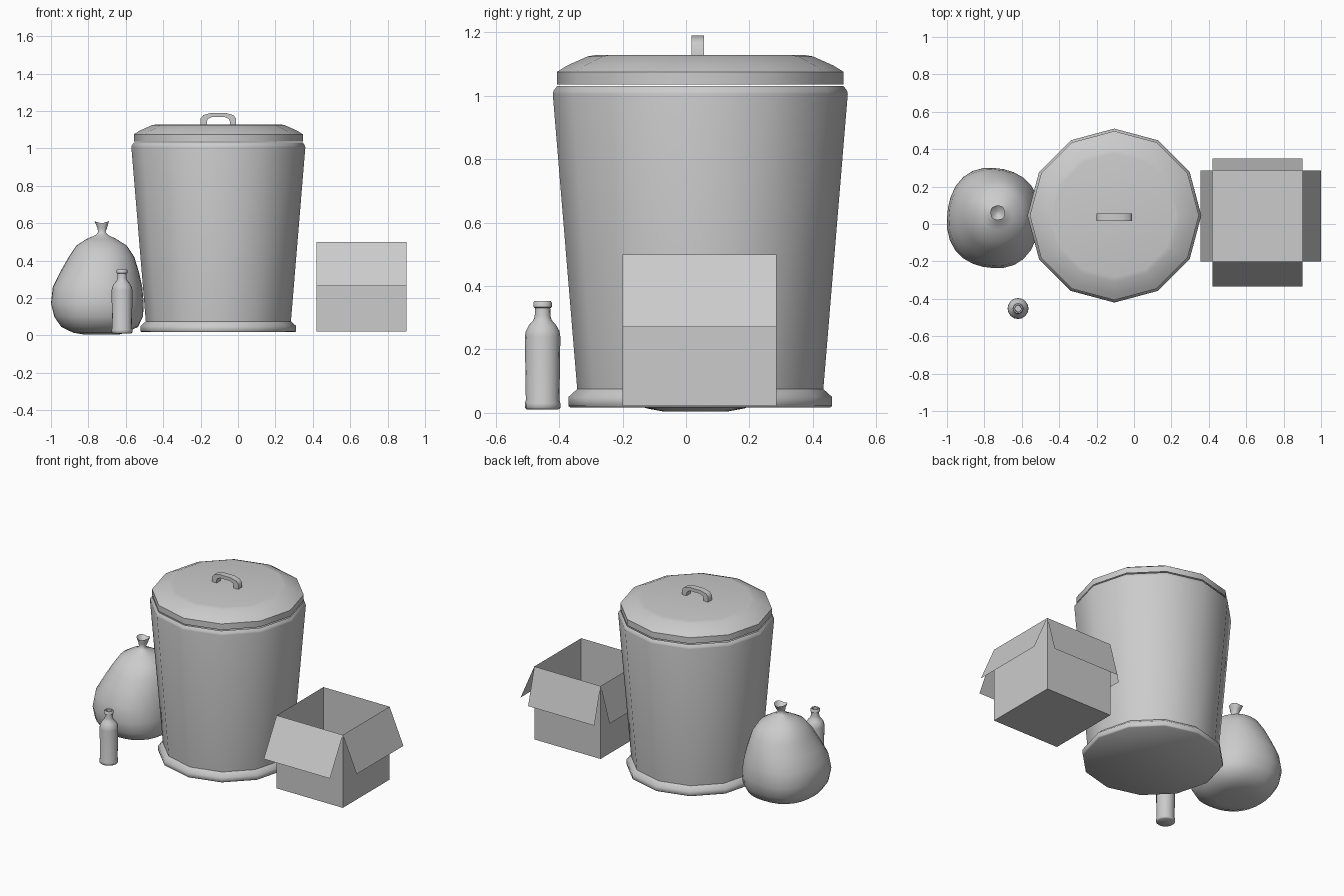
import bpy, bmesh
from math import cos, sin, pi, radians

if "Cube" in bpy.data.objects:
    bpy.data.objects.remove(bpy.data.objects["Cube"])


def finish(name, bm, angle=None):
    bmesh.ops.recalc_face_normals(bm, faces=bm.faces)
    me = bpy.data.meshes.new(name)
    bm.to_mesh(me)
    bm.free()
    ob = bpy.data.objects.new(name, me)
    bpy.context.collection.objects.link(ob)
    if angle:
        bpy.ops.object.select_all(action='DESELECT')
        ob.select_set(True)
        bpy.context.view_layer.objects.active = ob
        bpy.ops.object.shade_smooth_by_angle(angle=radians(angle))
    return ob


def skin(bm, rings, cap_start=False, cap_end=False):
    """Join rings of points with quads."""
    rows = [[bm.verts.new(p) for p in r] for r in rings]
    n = len(rows[0])
    for a, b in zip(rows, rows[1:]):
        for i in range(n):
            j = (i + 1) % n
            bm.faces.new((a[i], a[j], b[j], b[i]))
    if cap_start:
        bm.faces.new(rows[0])
    if cap_end:
        bm.faces.new(rows[-1])


def lathe(name, cx, cy, profile, n, cap_start=False, cap_end=False):
    bm = bmesh.new()
    skin(bm, [[(cx + r * cos(2 * pi * i / n), cy + r * sin(2 * pi * i / n), z)
               for i in range(n)] for r, z in profile], cap_start, cap_end)
    return finish(name, bm, 50)


# Twelve-sided can and its lid
CX, CY = -0.105, 0.045
lathe("can_body", CX, CY, [(0.41, 0.017), (0.416, 0.022), (0.416, 0.05), (0.388, 0.075),
                           (0.465, 1.005), (0.463, 1.015), (0.452, 1.03)], 12, cap_start=True)
lathe("can_lid", CX, CY, [(0.452, 1.036), (0.452, 1.075), (0.42, 1.095), (0.355, 1.124),
                          (0.33, 1.128)], 12, cap_end=True)

# Arched lid handle: outer and inner outlines joined, front and back
outer = [(-0.095, 1.12), (-0.095, 1.16), (-0.08, 1.178), (-0.04, 1.189),
         (0.04, 1.189), (0.08, 1.178), (0.095, 1.16), (0.095, 1.12)]
inner = [(-0.062, 1.12), (-0.062, 1.145), (-0.055, 1.158), (-0.035, 1.167),
         (0.035, 1.167), (0.055, 1.158), (0.062, 1.145), (0.062, 1.12)]
bm = bmesh.new()
skin(bm, [[(CX + o[0], 0.017, o[1]), (CX + o[0], 0.056, o[1]),
           (CX + i[0], 0.056, i[1]), (CX + i[0], 0.017, i[1])]
          for o, i in zip(outer, inner)], True, True)
finish("lid_handle", bm, 40)

# Open cardboard box with thin walls
X0, X1, Y0, Y1, Z0, Z1 = 0.42, 0.90, -0.20, 0.285, 0.022, 0.50
corners = [(X0, Y0), (X1, Y0), (X1, Y1), (X0, Y1)]
bm = bmesh.new()
skin(bm, [[(x, y, z) for x, y in corners] for z in (Z0, Z1)], cap_start=True)
finish("box_body", bm)

# Four hanging flaps: outward offset and lower edge height
flaps = [("front", 0, -0.133, 0.265), ("right", 0.10, 0, 0.27),
         ("back", 0, 0.065, 0.265), ("left", -0.065, 0, 0.27)]
for k, (side, dx, dy, zb) in enumerate(flaps):
    a, b = corners[k], corners[(k + 1) % 4]
    bm = bmesh.new()
    bm.faces.new([bm.verts.new(p) for p in (
        (*a, Z1), (*b, Z1), (b[0] + dx, b[1] + dy, zb), (a[0] + dx, a[1] + dy, zb))])
    finish("box_flap_" + side, bm)

# Glass bottle with a hollow neck
lathe("bottle", -0.62, -0.452, [
    (0.05, 0.011), (0.056, 0.016), (0.056, 0.03), (0.053, 0.04), (0.056, 0.24),
    (0.053, 0.258), (0.042, 0.278), (0.029, 0.292), (0.025, 0.305), (0.024, 0.33),
    (0.029, 0.334), (0.029, 0.348), (0.025, 0.353), (0.018, 0.353), (0.016, 0.30)],
    16, True, True)

# Tied rubbish bag: height, left x, right x, centre y, depth factor
sections = [(0.004, -0.82, -0.64, 0.03, 1.1), (0.014, -0.88, -0.60, 0.03, 1.1),
            (0.045, -0.945, -0.535, 0.03, 1.07), (0.10, -0.982, -0.508, 0.03, 1.07),
            (0.17, -1.0, -0.504, 0.032, 1.08), (0.26, -0.99, -0.512, 0.034, 1.08),
            (0.34, -0.95, -0.53, 0.04, 1.08), (0.42, -0.905, -0.555, 0.045, 1.07),
            (0.48, -0.865, -0.595, 0.05, 1.05), (0.515, -0.81, -0.65, 0.05, 1.0),
            (0.537, -0.76, -0.695, 0.05, 1.0), (0.552, -0.748, -0.708, 0.05, 1.0),
            (0.575, -0.752, -0.70, 0.055, 1.1), (0.603, -0.767, -0.69, 0.06, 1.0)]
N = 28
rings = []
for z, xa, xb, cy, f in sections:
    cx, rx = (xa + xb) / 2, (xb - xa) / 2
    ring = []
    for i in range(N):
        a = 2 * pi * i / N
        c, s = cos(a), sin(a)
        k = (abs(c) ** 2.25 + abs(s) ** 2.25) ** (-1 / 2.25)
        # soft dents that vanish along the silhouette axes
        k *= 1 + 0.025 * sin(2 * a) * sin(2 * a + 9 * z)
        dz = 0.012 * (abs(c) - 0.35) if z > 0.59 else 0
        ring.append((cx + rx * k * c, cy + rx * f * k * s, z + dz))
    rings.append(ring)
# tuck the tail inwards
rings.append([(-0.728 + 0.3 * (x + 0.728), 0.055 + 0.3 * (y - 0.055), 0.575)
              for x, y, z in rings[-1]])
bm = bmesh.new()
skin(bm, rings, True, True)
finish("rubbish_bag", bm, 75)
